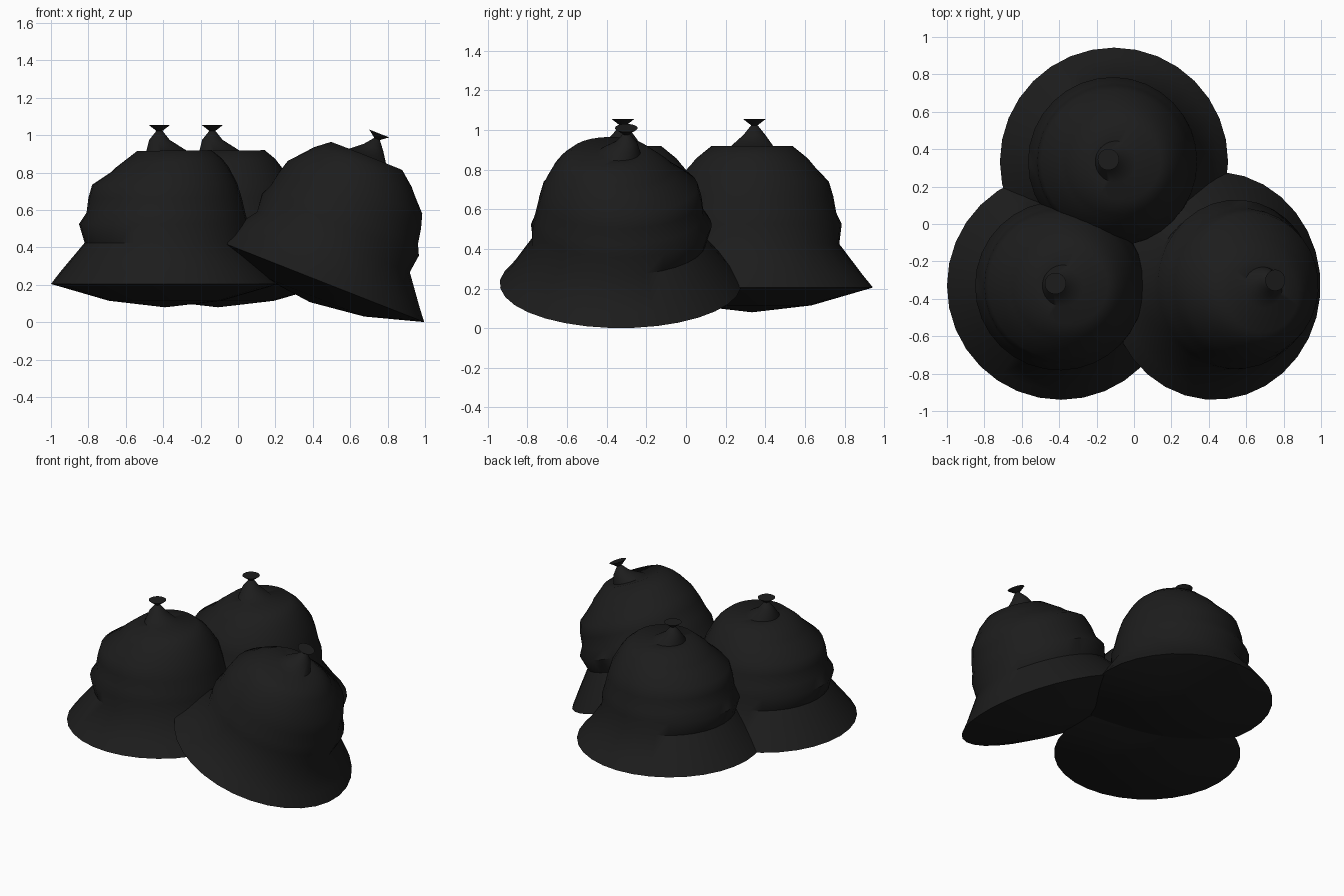
import bpy, bmesh
from math import sin, cos, pi, radians
from mathutils import Matrix

if "Cube" in bpy.data.objects:
    bpy.data.objects.remove(bpy.data.objects["Cube"])

SEG = 32
mat = bpy.data.materials.new("black_plastic")
mat.diffuse_color = (0.012, 0.012, 0.012, 1)
mat.use_nodes = True
mat.node_tree.nodes["Principled BSDF"].inputs["Base Color"].default_value = mat.diffuse_color

# Bag side profiles (radius, height above the rim plane): slumped side and full side
SLUMPED = [(.30, -.09), (.61, 0), (.56, .065), (.43, .22), (.46, .32), (.42, .38), (.41, .46),
           (.39, .53), (.285, .60), (.26, .625), (.15, .71), (.10, .71)]
FULL = [(.30, -.09), (.61, 0), (.555, .065), (.45, .22), (.445, .32), (.43, .375), (.41, .46),
        (.385, .54), (.34, .625), (.305, .67), (.25, .715), (.12, .71)]
KNOT = (-.03, .012)  # the tie sits slightly off centre


def loft(name, rings, bottom, top, matrix):
    """Skin a list of rings and close both ends with a centre point."""
    bm = bmesh.new()
    loops = [[bm.verts.new(p) for p in ring] for ring in rings]
    for a, b in zip(loops, loops[1:]):
        for i in range(SEG):
            j = (i + 1) % SEG
            bm.faces.new((a[i], a[j], b[j], b[i]))
    low, high = bm.verts.new(bottom), bm.verts.new(top)
    for i in range(SEG):
        j = (i + 1) % SEG
        bm.faces.new((low, loops[0][j], loops[0][i]))
        bm.faces.new((high, loops[-1][i], loops[-1][j]))
    me = bpy.data.meshes.new(name)
    bm.to_mesh(me)
    bm.free()
    me.materials.append(mat)
    ob = bpy.data.objects.new(name, me)
    bpy.context.collection.objects.link(ob)
    ob.matrix_world = matrix
    bpy.ops.object.select_all(action='DESELECT')
    bpy.context.view_layer.objects.active = ob
    ob.select_set(True)
    bpy.ops.object.shade_smooth_by_angle(angle=radians(50))


def circle(r, z, cx=0, cy=0):
    return [(cx + r * cos(2 * pi * i / SEG), cy + r * sin(2 * pi * i / SEG), z) for i in range(SEG)]


def bag(name, x, y, z, tilt=0, spin=0):
    m = (Matrix.Translation((x, y, z)) @ Matrix.Rotation(radians(tilt), 4, 'Y')
         @ Matrix.Rotation(radians(spin), 4, 'Z'))
    # body: blend the slumped side (-x) into the full side (+x)
    rings = []
    for (r0, z0), (r1, z1) in zip(SLUMPED, FULL):
        ring = []
        for i in range(SEG):
            a = 2 * pi * i / SEG
            t = (1 + cos(a)) / 2
            r = r0 + (r1 - r0) * t
            ring.append((r * cos(a), r * sin(a), z0 + (z1 - z0) * t))
        rings.append(ring)
    # gathered neck
    rings += [circle(.055, .77, *KNOT), circle(.015, .82, *KNOT)]
    loft(name + "_sack", rings, (0, 0, -.125), (*KNOT, .825), m)
    # flared tie above the neck
    loft(name + "_tie", [circle(.012, .815, *KNOT), circle(.057, .85, *KNOT)],
         (*KNOT, .81), (*KNOT, .85), m)


bag("left_bag", -.39, -.33, .205)
bag("back_bag", -.107, .333, .205)
bag("right_bag", .43, -.33, .224, tilt=21.5, spin=-95)
